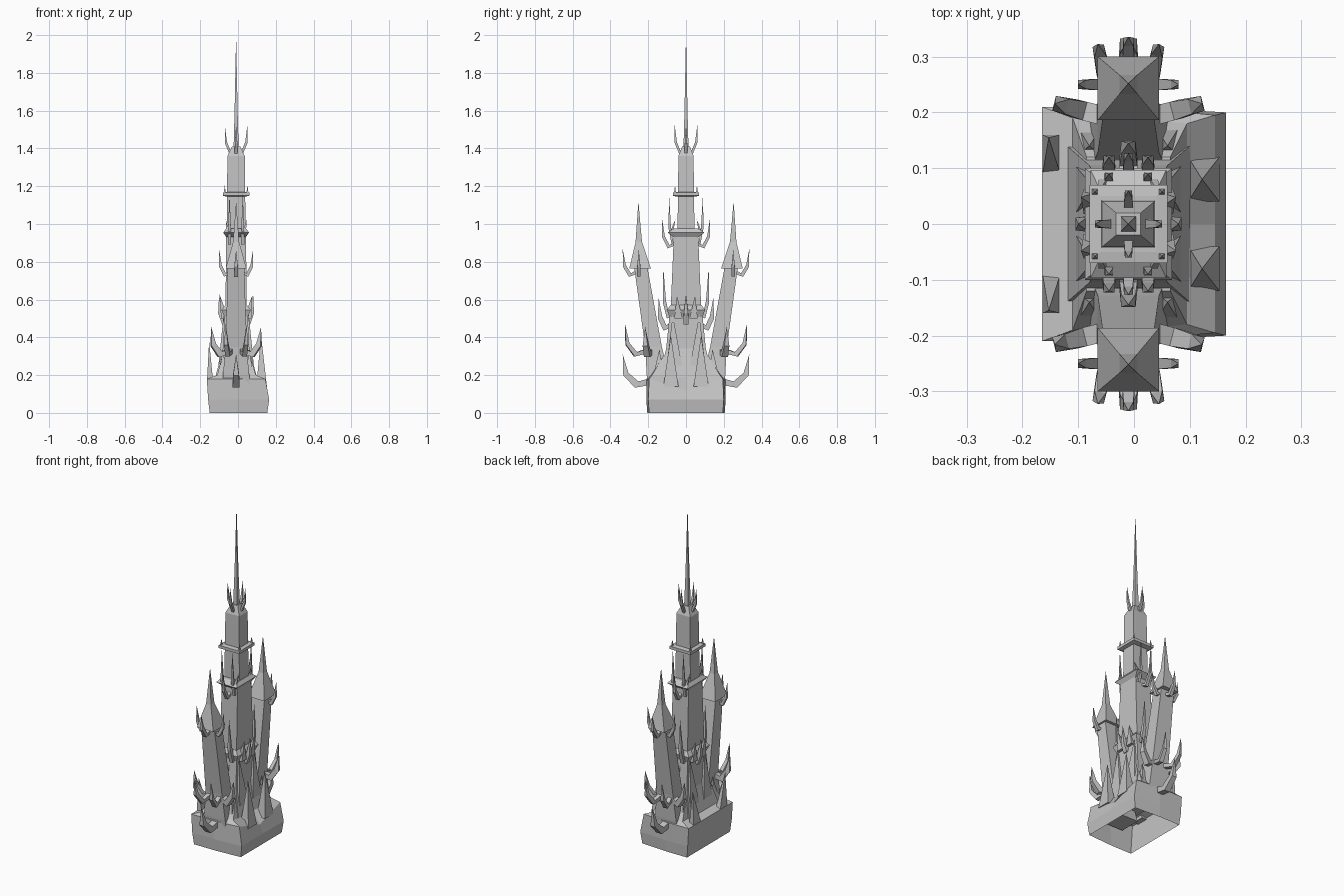
import bpy, bmesh, math
from mathutils import Vector

old = bpy.data.objects.get("Cube")
if old:
    bpy.data.objects.remove(old, do_unlink=True)

stone = bpy.data.materials.new("grey stone")
stone.use_nodes = True
stone.diffuse_color = (0.55, 0.55, 0.55, 1)
stone.node_tree.nodes["Principled BSDF"].inputs["Base Color"].default_value = stone.diffuse_color
CX = -0.01  # tower axis


def loft(name, rings, bottom=True, top=True):
    """Skin a list of equal rings; a one-point ring closes to a tip."""
    bm = bmesh.new()
    layers = [[bm.verts.new(p) for p in ring] for ring in rings]
    for a, b in zip(layers, layers[1:]):
        n = len(a)
        for i in range(n):
            j = (i + 1) % n
            bm.faces.new((a[i], a[j], b[0]) if len(b) == 1 else (a[i], a[j], b[j], b[i]))
    if bottom:
        bm.faces.new(layers[0][::-1])
    if top and len(layers[-1]) > 1:
        bm.faces.new(layers[-1])
    bmesh.ops.recalc_face_normals(bm, faces=bm.faces)
    mesh = bpy.data.meshes.new(name)
    bm.to_mesh(mesh)
    bm.free()
    mesh.materials.append(stone)
    obj = bpy.data.objects.new(name, mesh)
    bpy.context.collection.objects.link(obj)
    return obj


def rect(x, y, z, hx, hy):
    return [(x - hx, y - hy, z), (x + hx, y - hy, z), (x + hx, y + hy, z), (x - hx, y + hy, z)]


def stack(name, levels, x=CX, tip=None):
    """Square shaft from (z, half x, half y, centre y) levels."""
    rings = [rect(x, cy, z, hx, hy) for z, hx, hy, cy in levels]
    loft(name, rings + ([[tip]] if tip else []))


def horn(name, start, angle, reach, rise, w, drop=0.02):
    """Four-sided claw that sweeps outward, then curls upward to a point."""
    out = Vector((math.cos(angle), math.sin(angle), 0))
    side = Vector((-out.y, out.x, 0))
    up = Vector((0, 0, 1))
    start = Vector(start)
    path = [(0, 0, 1, 0), (0.55, -drop, 1, 0.5), (0.9, rise * 0.25, 0.8, 1.1)]
    rings = []
    for r, z, s, tilt in path:
        c = start + out * (reach * r) + up * z
        n = up * math.cos(tilt) - out * math.sin(tilt)
        rings.append([c + (side * a + n * b) * w * s for a, b in ((-1, -1), (1, -1), (1, 1), (-1, 1))])
    loft(name, rings + [[start + out * reach + up * rise]])


def spike(name, x, y, z, hx, hy, tip):
    loft(name, [rect(x, y, z, hx, hy), [tip]])


# Rock base, open underneath, with a notch in the left side
def base_ring(x0, x1, y0, y1, z, notch, bulge=0):
    return [(x0, -y0, z), (CX, -y0 - bulge, z), (x1, -y1, z), (x1, 0, z - notch),
            (x1, y1, z), (CX, y0 + bulge, z), (x0, y0, z), (x0, 0, z)]


loft("rock_base", [
    base_ring(-0.15, 0.155, 0.205, 0.195, 0, 0),
    base_ring(-0.158, 0.165, 0.21, 0.2, 0.07, 0),
    base_ring(-0.165, 0.145, 0.21, 0.195, 0.18, 0.06),
    base_ring(-0.11, 0.095, 0.19, 0.18, 0.2, 0.01),
    base_ring(-0.085, 0.065, 0.12, 0.12, 0.3, 0)], bottom=False)

# Central tower and its collars
stack("tower_foot", [(0.19, 0.11, 0.14, 0), (0.34, 0.07, 0.105, 0), (0.54, 0.06, 0.085, 0)])
stack("tower_shaft", [(0.5, 0.057, 0.083, 0), (0.95, 0.052, 0.064, 0)])
stack("upper_shaft", [(0.95, 0.05, 0.045, 0), (1.36, 0.046, 0.04, 0), (1.41, 0.022, 0.02, 0)])
stack("lower_collar", [(0.93, 0.052, 0.065, 0), (0.955, 0.068, 0.097, 0), (0.975, 0.053, 0.066, 0)])
stack("upper_collar", [(1.145, 0.052, 0.05, 0), (1.15, 0.07, 0.07, 0),
                       (1.167, 0.07, 0.07, 0), (1.17, 0.05, 0.05, 0)])
stack("main_spire", [(1.38, 0.014, 0.014, 0), (1.6, 0.008, 0.008, 0)], tip=(CX, 0, 2.0))
stack("waist_collar", [(0.5, 0.058, 0.085, 0), (0.545, 0.078, 0.1, 0), (0.57, 0.057, 0.083, 0)])

# Crown of claws under the main spire
for i in range(4):
    horn("crown_horn", (CX, 0, 1.40), i * math.pi / 2, 0.06, 0.125, 0.008)

for sx in (-1, 1):
    # Small teeth on the collar corners
    for sy in (-1, 1):
        x, y = CX + sx * 0.06, sy * 0.058
        spike("upper_collar_tooth", x, y, 1.16, 0.006, 0.006, (x, y, 1.205))
        x, y = CX + sx * 0.045, sy * 0.075
        spike("lower_collar_tooth", x, y, 0.96, 0.008, 0.008, (x + sx * 0.01, y * 0.75, 1.025))
        # Jagged shards around the waist
        x, y = CX + sx * 0.06, sy * 0.04
        spike("waist_shard", x, y, 0.5, 0.02, 0.022, (x + sx * 0.025, y * 1.2, 0.62))
    horn("waist_side_horn", (CX + sx * 0.04, 0, 0.5), 0 if sx > 0 else math.pi, 0.05, 0.13, 0.014)

for s in (-1, 1):
    a = s * math.pi / 2  # outward along y

    # Leaning flank tower with broad foot and pointed roof
    stack("flank_tower", [(0.12, 0.075, 0.065, s * 0.135), (0.2, 0.07, 0.058, s * 0.15),
                          (0.35, 0.055, 0.044, s * 0.172), (0.775, 0.044, 0.035, s * 0.24)])
    stack("flank_roof", [(0.765, 0.055, 0.057, s * 0.243), (0.905, 0.016, 0.017, s * 0.25)],
          tip=(CX, s * 0.252, 1.12))

    # Claws just below the flank roof
    horn("flank_roof_horn", (CX, s * 0.25, 0.75), a, 0.085, 0.115, 0.011)
    for k, ang in ((-1, math.pi), (1, 0)):
        horn("flank_roof_side_horn", (CX + k * 0.02, s * 0.25, 0.75), ang, 0.07, 0.115, 0.01)
        # Claws low on the flank tower
        horn("flank_foot_side_horn", (CX + k * 0.03, s * 0.19, 0.33),
             ang + k * s * 0.25, 0.105, 0.125, 0.017)
        horn("flank_foot_front_horn", (CX + k * 0.03, s * 0.2, 0.33),
             a - k * s * 0.2, 0.125, 0.14, 0.013)
    horn("flank_base_horn", (CX, s * 0.17, 0.17), a, 0.165, 0.14, 0.019)

    # Claws climbing the central tower
    horn("low_body_horn", (CX, s * 0.07, 0.47), a, 0.075, 0.14, 0.016)
    for k in (-1, 1):
        x = CX + k * 0.035
        horn("mid_body_horn", (x, s * 0.065, 0.53), a, 0.055, 0.24, 0.012)
        horn("collar_horn", (x, s * 0.05, 0.92), a, 0.04, 0.24, 0.009)
    horn("high_body_horn", (CX, s * 0.05, 0.9), a, 0.077, 0.13, 0.01)

    # Rock shards rising from the base
    spike("right_rock_shard", -0.148, s * 0.125, 0.17, 0.016, 0.035, (-0.153, s * 0.155, 0.38))
    spike("left_rock_shard", 0.125, s * 0.08, 0.14, 0.028, 0.04, (0.122, s * 0.08, 0.41))
    for x in (-0.08, 0.06):
        spike("inner_rock_shard", x, s * 0.06, 0.19, 0.03, 0.05, (x * 0.95, s * 0.07, 0.52))
        spike("outer_rock_shard", x, s * 0.15, 0.17, 0.025, 0.03, (x, s * 0.14, 0.34))
